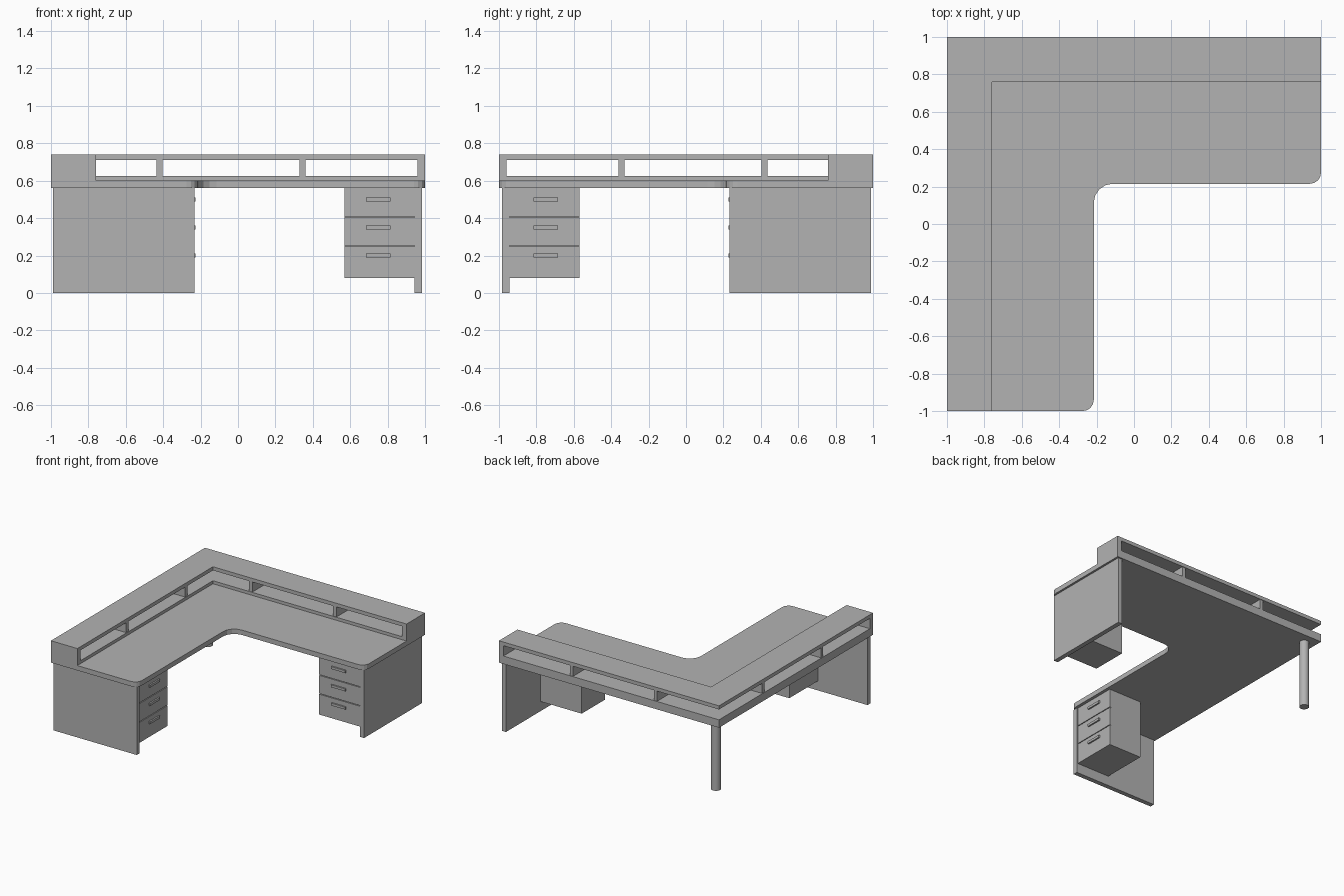
import bpy, bmesh, math

cube = bpy.data.objects.get("Cube")
if cube:
    bpy.data.objects.remove(cube, do_unlink=True)

grey = bpy.data.materials.new("desk_grey")
grey.use_nodes = True
grey.diffuse_color = (0.45, 0.45, 0.45, 1)
grey.node_tree.nodes["Principled BSDF"].inputs["Base Color"].default_value = grey.diffuse_color


def finish(name, bm):
    bmesh.ops.recalc_face_normals(bm, faces=bm.faces)
    mesh = bpy.data.meshes.new(name)
    bm.to_mesh(mesh)
    bm.free()
    mesh.materials.append(grey)
    obj = bpy.data.objects.new(name, mesh)
    bpy.context.collection.objects.link(obj)
    return obj


def slab(name, outline, z0, z1):
    """Extrude a flat outline from z0 up to z1."""
    bm = bmesh.new()
    face = bm.faces.new([bm.verts.new((x, y, z0)) for x, y in outline])
    up = bmesh.ops.extrude_face_region(bm, geom=[face])
    verts = [v for v in up["geom"] if isinstance(v, bmesh.types.BMVert)]
    bmesh.ops.translate(bm, verts=verts, vec=(0, 0, z1 - z0))
    return finish(name, bm)


def box(name, x, y, z, mirrored=False):
    """Box from three ranges; mirrored swaps it across the desk diagonal."""
    if mirrored:
        x, y = (-y[1], -y[0]), (-x[1], -x[0])
    return slab(name, [(x[0], y[0]), (x[1], y[0]), (x[1], y[1]), (x[0], y[1])], *z)


def arc(cx, cy, r, start, end, steps=4):
    angles = [math.radians(start + (end - start) * i / steps) for i in range(steps + 1)]
    return [(cx + r * math.cos(a), cy + r * math.sin(a)) for a in angles]


TOP = 0.56    # underside of the worktop
BOARD = 0.6   # underside of the raised shelf

# L-shaped worktop with rounded corners
worktop = [(-1, -1)] + arc(-0.275, -0.94, 0.06, -90, 0)
worktop += arc(-0.115, 0.115, 0.1, 180, 90) + arc(0.94, 0.275, 0.06, -90, 0)
worktop += [(1, 1), (-1, 1)]
slab("worktop", worktop, TOP, BOARD)

# Raised open shelf along both outer edges
ell = [(-1, -1), (-0.76, -1), (-0.76, 0.76), (1, 0.76), (1, 1), (-1, 1)]
slab("shelf_bottom", ell, BOARD, 0.625)
slab("shelf_top", ell, 0.71, 0.74)

# Parts repeated on the two wings
for wing, m in (("right", False), ("left", True)):
    box(wing + "_shelf_end", (0.96, 1), (0.76, 1), (0.625, 0.71), m)
    for i, x in enumerate((-0.42, 0.345)):
        box(f"{wing}_shelf_divider_{i + 1}", (x - 0.015, x + 0.015), (0.765, 0.995), (0.625, 0.71), m)
    box(wing + "_leg_panel", (0.945, 0.983), (0.232, 0.988), (0, TOP), m)

    # Drawer pedestal with three fronts and handles
    box(wing + "_pedestal", (0.57, 0.945), (0.25, 0.54), (0.08, TOP), m)
    for i, (low, high) in enumerate(((0.08, 0.247), (0.253, 0.402), (0.408, TOP))):
        box(f"{wing}_drawer_{i + 1}", (0.57, 0.945), (0.24, 0.25), (low, high), m)
        z = 0.2 + 0.15 * i
        box(f"{wing}_handle_{i + 1}", (0.685, 0.815), (0.228, 0.24), (z - 0.01, z + 0.01), m)

# Round post under the outer corner
bm = bmesh.new()
bmesh.ops.create_cone(bm, cap_ends=True, segments=16, radius1=0.037, radius2=0.037, depth=TOP)
bmesh.ops.translate(bm, verts=bm.verts, vec=(-0.91, 0.91, TOP / 2))
post = finish("corner_post", bm)
bpy.ops.object.select_all(action="DESELECT")
post.select_set(True)
bpy.context.view_layer.objects.active = post
bpy.ops.object.shade_smooth_by_angle(angle=math.radians(35))
